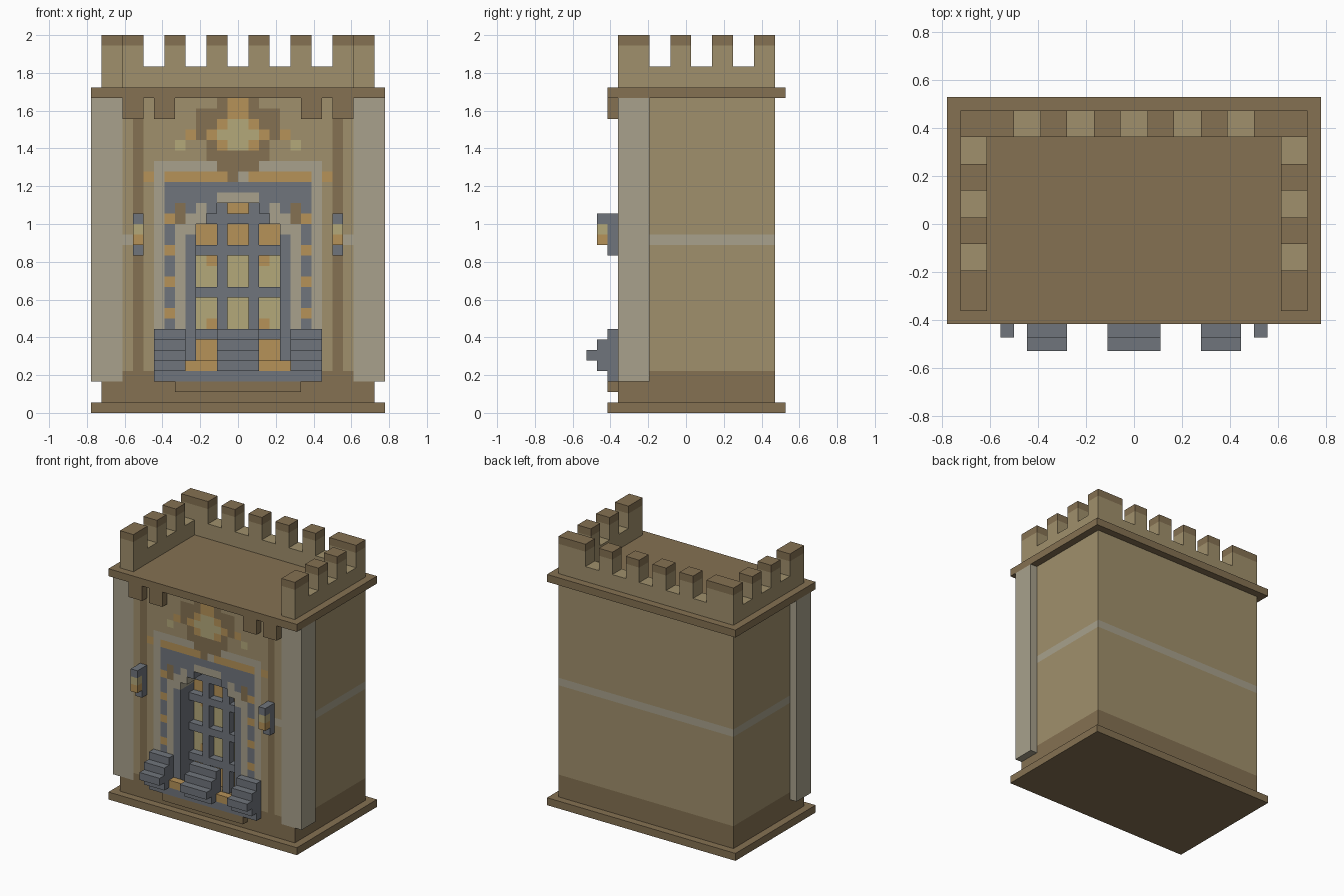
import bpy, bmesh

if "Cube" in bpy.data.objects:
    bpy.data.objects.remove(bpy.data.objects["Cube"])

U = 1 / 18  # one block of the grid


def lin(c):
    c /= 255
    return c / 12.92 if c <= 0.04045 else ((c + 0.055) / 1.055) ** 2.4


MATS = {}
for key, name, rgb in (("t", "tan", (160, 144, 108)), ("b", "brown", (133, 113, 82)),
                       ("l", "pale_stone", (168, 161, 140)), ("g", "iron", (112, 117, 124)),
                       ("o", "amber", (182, 146, 88)), ("y", "glow", (180, 168, 122))):
    m = bpy.data.materials.new(name)
    m.diffuse_color = (*[lin(c) for c in rgb], 1)
    m.use_nodes = True
    m.node_tree.nodes["Principled BSDF"].inputs["Base Color"].default_value = m.diffuse_color
    MATS[key] = m


def blocks(name, boxes, mirror=False):
    """Boxes (colour, x0, x1, y0, y1, z0, z1) in block units, as one object."""
    bm = bmesh.new()
    keys = sorted({b[0] for b in boxes})
    for key, x0, x1, y0, y1, z0, z1 in boxes:
        for s in ((1, -1) if mirror else (1,)):
            r = bmesh.ops.create_cube(bm, size=1)
            for v in r["verts"]:
                v.co = (U * (s * (x0 + x1) / 2 + v.co.x * (x1 - x0)),
                        U * ((y0 + y1) / 2 + v.co.y * (y1 - y0)),
                        U * ((z0 + z1) / 2 + v.co.z * (z1 - z0)))
            for f in {f for v in r["verts"] for f in v.link_faces}:
                f.material_index = keys.index(key)
    finish(name, bm, keys)


def finish(name, bm, keys):
    me = bpy.data.meshes.new(name)
    bm.to_mesh(me)
    bm.free()
    for k in keys:
        me.materials.append(MATS[k])
    bpy.context.collection.objects.link(bpy.data.objects.new(name, me))


F, R = -6.5, -3.5  # front plane and back of the doorway recess

# Plinth, body bands and roof slab
blocks("base_slab", [("b", -14, 14, -7.5, 9.5, 0, 1)])
blocks("plinth", [("b", -13, 13, F, 8.5, 1, 3)])
blocks("body", [("b", -13, 13, R, 8.5, 3, 4), ("t", -13, 13, R, 8.5, 4, 16),
                ("l", -13, 13, R, 8.5, 16, 17), ("t", -13, 13, R, 8.5, 17, 30)])
blocks("roof_slab", [("b", -14, 14, -7.5, 9.5, 30, 31)])
blocks("corner_pilasters", [("l", 11, 14, F, R, 3, 30)], True)

# Parapet on the sides and back with capped merlons
par = [("t", 11, 13, F, 8.5, 31, 33)]
for y0, y1 in ((F, R), (-1.5, 0.5), (2.5, 4.5), (6.5, 8.5)):
    par += [("t", 11, 13, y0, y1, 33, 35), ("b", 11, 13, y0, y1, 35, 36)]
for x0, x1 in ((9, 11), (5, 7), (1, 3)):
    par += [("t", x0, x1, 6.5, 8.5, 33, 35), ("b", x0, x1, 6.5, 8.5, 35, 36)]
blocks("side_parapets", par, True)
blocks("back_parapet", [("t", -11, 11, 6.5, 8.5, 31, 33)])

# Facade pattern, painted cell by cell on the front plane
cell = {}


def paint(key, x0, x1, z0, z1, both=True):
    for x in range(x0, x1):
        for z in range(z0, z1):
            cell[x, z] = key
            if both:
                cell[-1 - x, z] = key


paint("t", 0, 11, 4, 30)
paint("b", 0, 11, 3, 4)
paint("l", 10, 11, 16, 17)
paint("b", 9, 10, 4, 30)
# frame around the door
paint("l", 7, 8, 3, 24)
paint("l", 2, 8, 23, 24)
paint("o", 0, 7, 22, 23)
paint("o", 8, 9, 22, 23)
paint("g", 0, 7, 19, 22)
paint("g", 6, 7, 3, 22)
for z in (9, 12, 15, 18):
    paint("o", 6, 7, z, z + 1)
paint("l", 5, 6, 3, 18)
paint("b", 5, 6, 18, 20)
paint("l", 4, 5, 17, 19)
paint("l", 3, 4, 18, 20)
paint("l", 0, 2, 20, 21)
paint("g", 4, 5, 3, 17)
# emblem above the door
for z, w in ((23, 2), (24, 3), (25, 3), (26, 4), (27, 4), (28, 4), (29, 2)):
    paint("b", 0, w, z, z + 1)
for z, a, w in ((24, 2, 2), (25, 1, 2), (26, 2, 3), (27, 1, 2), (28, 0, 1), (29, 0, 1)):
    paint("o", a, w, z, z + 1)
paint("o", 4, 5, 26, 27)
paint("y", 0, 1, 25, 28)
paint("y", 1, 2, 26, 27)
paint("y", 5, 6, 25, 26)
paint("b", -1, 0, 22, 23, False)
paint("l", 0, 1, 22, 23, False)
# doorway opening
for w, z0, z1 in ((4, 4, 18), (3, 18, 19), (2, 19, 20)):
    for x in range(-w, w):
        for z in range(z0, z1):
            del cell[x, z]

bm = bmesh.new()
keys = sorted(MATS)
for (x, z), key in cell.items():
    quads = [[(x, F, z), (x + 1, F, z), (x + 1, F, z + 1), (x, F, z + 1)]]
    if abs(x + 0.5) < 6 and z < 22:  # reveal faces around the opening
        for dx, dz, a, b in ((1, 0, (1, 0), (1, 1)), (-1, 0, (0, 1), (0, 0)),
                             (0, 1, (1, 1), (0, 1)), (0, -1, (0, 0), (1, 0))):
            if (x + dx, z + dz) not in cell and z + dz >= 4:
                (ax, az), (bx, bz) = a, b
                quads.append([(x + ax, F, z + az), (x + ax, R, z + az),
                              (x + bx, R, z + bz), (x + bx, F, z + bz)])
    for q in quads:
        f = bm.faces.new([bm.verts.new([c * U for c in p]) for p in q])
        f.material_index = keys.index(key)
bmesh.ops.remove_doubles(bm, verts=bm.verts, dist=1e-4)
bmesh.ops.recalc_face_normals(bm, faces=bm.faces)
finish("facade", bm, keys)

# Glowing door behind the portcullis
G = R - 0.1
blocks("door_glow", [("o", -4, 4, G, R, 4, 7), ("y", -4, 4, G, R, 7, 16),
                     ("o", -4, 4, G, R, 16, 18), ("o", -2, 2, G, R, 18, 20)])
blocks("door_glow_corners", [("o", 2, 3, G - 0.05, G, 14, 15),
                             ("o", 2, 3, G - 0.05, G, 8, 9)], True)

# Portcullis bars
B0, B1 = -4.7, -3.7
bars = [("g", -4, 4, B0, B1, z, z + 1) for z in (7, 11, 15)]
bars.append(("g", -3, 3, B0, B1, 18, 19))
for z0, z1 in ((4, 7), (8, 11), (12, 15), (16, 18), (19, 20)):
    bars += [("g", x, x + 1, B0, B1, z0, z1) for x in (-2, 1)]
blocks("portcullis", bars)

# Doorstep and three stepped buttresses in front of the gate
blocks("doorstep", [("b", -6, 6, -7.5, F, 2, 3)])
blocks("threshold", [("g", -8, 8, -7.5, F, 3, 4)])
blocks("amber_sills", [("o", 2, 5, -7.5, F, 4, 5)], True)


def steps(x0, x1):
    return [("g", x0, x1, -7.5, F, 4, 8), ("g", x0, x1, -8.5, -7.5, 4, 7),
            ("g", x0, x1, -9.5, -8.5, 5, 6)]


blocks("side_buttresses", steps(5, 8), True)
blocks("centre_buttress", steps(-2, 2))

# Wall lanterns and corbels under the roof slab
blocks("lanterns", [("g", 9, 10, -7.5, F, 15, 19), ("o", 9, 10, -8.5, -7.5, 16, 17),
                    ("y", 9, 10, -8.5, -7.5, 17, 18), ("g", 9, 10, -8.5, -7.5, 18, 19)], True)
blocks("corbels", [("b", 9, 11, -7.5, F, 28, 30), ("b", 6, 8, -7.5, F, 28, 30)], True)
